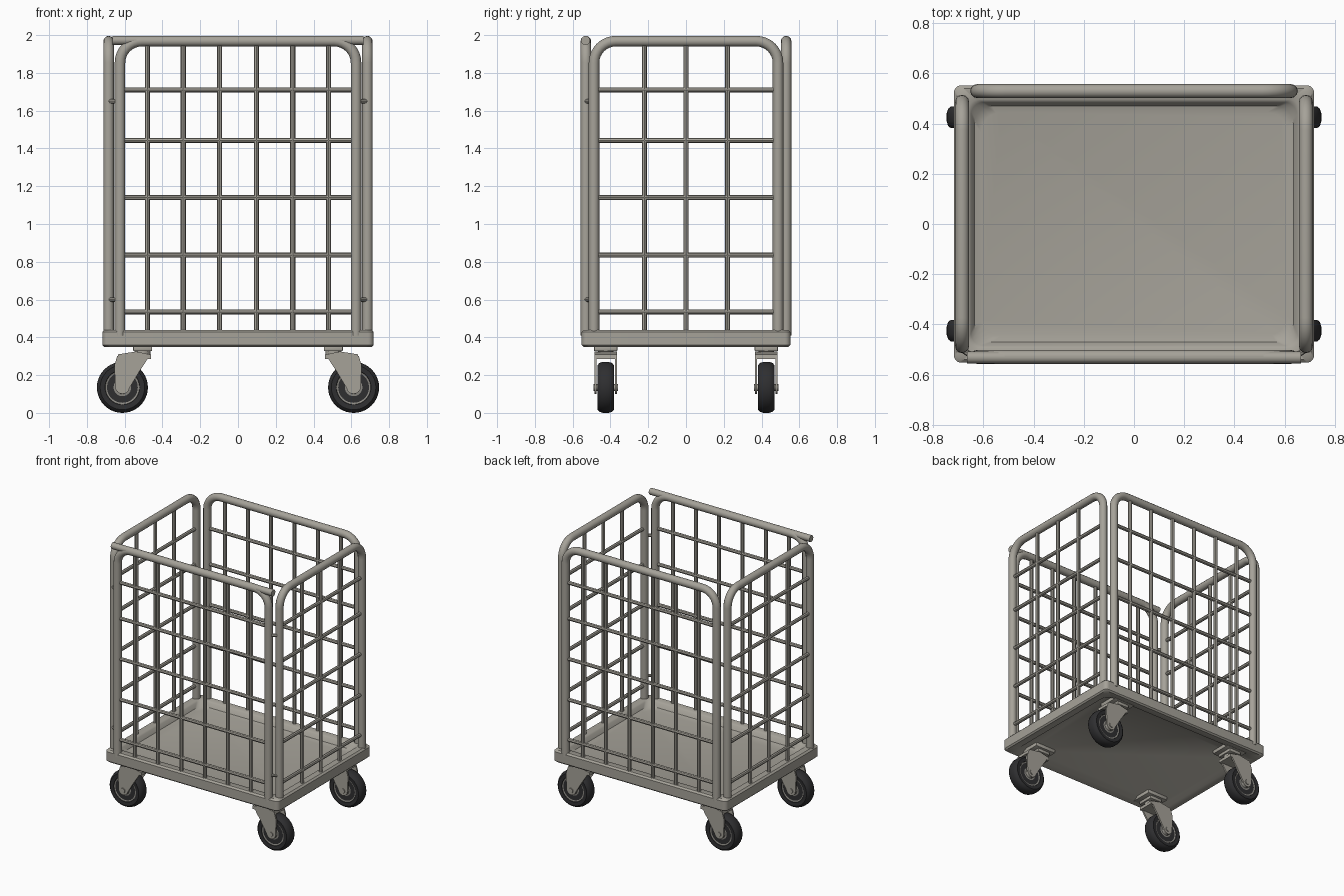
import bpy, bmesh, math
from mathutils import Vector

if "Cube" in bpy.data.objects:
    bpy.data.objects.remove(bpy.data.objects["Cube"])


def material(name, rgb):
    m = bpy.data.materials.new(name)
    m.diffuse_color = (*rgb, 1)
    m.use_nodes = True
    m.node_tree.nodes["Principled BSDF"].inputs["Base Color"].default_value = m.diffuse_color
    return m


STEEL = material("warm grey steel", (0.38, 0.362, 0.318))
RUBBER = material("black rubber", (0.028, 0.028, 0.03))
HUB = material("grey hub", (0.27, 0.26, 0.235))


def add_mesh(name, bm, mat):
    bmesh.ops.recalc_face_normals(bm, faces=bm.faces)
    me = bpy.data.meshes.new(name)
    bm.to_mesh(me)
    bm.free()
    me.materials.append(mat)
    ob = bpy.data.objects.new(name, me)
    bpy.context.collection.objects.link(ob)
    return ob


def tubes(name, paths, radius, mat=STEEL, res=4):
    """Round tubes along polylines, turned into one mesh."""
    cu = bpy.data.curves.new(name, 'CURVE')
    cu.dimensions = '3D'
    cu.bevel_depth = radius
    cu.bevel_resolution = res
    cu.use_fill_caps = True
    for pts in paths:
        sp = cu.splines.new('POLY')
        sp.points.add(len(pts) - 1)
        for p, co in zip(sp.points, pts):
            p.co = (*co, 1)
    tmp = bpy.data.objects.new(name + " path", cu)
    bpy.context.collection.objects.link(tmp)
    bpy.context.view_layer.update()
    me = bpy.data.meshes.new_from_object(
        tmp.evaluated_get(bpy.context.evaluated_depsgraph_get()))
    bpy.data.objects.remove(tmp)
    me.materials.clear()
    me.materials.append(mat)
    ob = bpy.data.objects.new(name, me)
    bpy.context.collection.objects.link(ob)
    return ob


def box(name, lo, hi, mat=STEEL, bevel=0.005):
    bm = bmesh.new()
    bmesh.ops.create_cube(bm, size=1)
    for v in bm.verts:
        v.co = [l + (c + 0.5) * (h - l) for c, l, h in zip(v.co, lo, hi)]
    bmesh.ops.bevel(bm, geom=bm.edges[:], offset=bevel, segments=2, affect='EDGES', profile=0.5)
    return add_mesh(name, bm, mat)


def loft(name, loops, mat, cap=True):
    bm = bmesh.new()
    rings = [[bm.verts.new(p) for p in lp] for lp in loops]
    n = len(rings[0])
    for a, b in zip(rings, rings[1:]):
        for i in range(n):
            j = (i + 1) % n
            bm.faces.new((a[i], a[j], b[j], b[i]))
    if cap:
        bm.faces.new(rings[0])
        bm.faces.new(rings[-1])
    return add_mesh(name, bm, mat)


def rounded_rect(hx, hy, r, z, seg=6):
    pts = []
    for k, (sx, sy) in enumerate(((1, 1), (-1, 1), (-1, -1), (1, -1))):
        for i in range(seg + 1):
            a = math.pi / 2 * (k + i / seg)
            pts.append((sx * (hx - r) + r * math.cos(a), sy * (hy - r) + r * math.sin(a), z))
    return pts


def lathe_y(name, profile, centre, mat, seg=40):
    """Revolve (radius, y) points round a y axis through centre."""
    loops = [[(centre[0] + r * math.cos(2 * math.pi * i / seg), centre[1] + y,
               centre[2] + r * math.sin(2 * math.pi * i / seg)) for i in range(seg)]
             for r, y in profile]
    return loft(name, loops, mat)


def extrude_y(name, outline, y0, y1, mat=STEEL):
    return loft(name, [[(x, y, z) for x, z in outline] for y in (y0, y1)], mat)


# Base tray: folded rim with a sunken floor, closed underneath
loft("base_tray", [
    rounded_rect(0.63, 0.465, 0.08, 0.375), rounded_rect(0.655, 0.49, 0.06, 0.352),
    rounded_rect(0.708, 0.543, 0.03, 0.35), rounded_rect(0.718, 0.553, 0.03, 0.36),
    rounded_rect(0.718, 0.553, 0.03, 0.428), rounded_rect(0.706, 0.541, 0.03, 0.44),
    rounded_rect(0.66, 0.495, 0.04, 0.44), rounded_rect(0.65, 0.485, 0.05, 0.43),
    rounded_rect(0.635, 0.47, 0.07, 0.402), rounded_rect(0.61, 0.445, 0.08, 0.395)], STEEL)

# Wire panels: hoop plus grid, placed by a function from (across, up) to 3D
ROWS = (0.535, 0.835, 1.14, 1.443, 1.71)


def panel(name, half, columns, place):
    r, top = 0.115, 1.968
    hoop = [(-half, 0.41)]
    hoop += [(-half + r - r * math.cos(a), top - r + r * math.sin(a))
             for a in [math.pi / 2 * i / 8 for i in range(9)]]
    hoop += [(-u, z) for u, z in reversed(hoop)]
    tubes(name + "_hoop", [[place(*p) for p in hoop]], 0.028)
    wires = [[place(-half, z), place(half, z)] for z in ROWS]
    wires += [[place(u, 0.41), place(u, top)] for u in columns]
    tubes(name + "_grid", wires, 0.0135, res=2)


WIDE = (-0.48, -0.29, -0.097, 0.097, 0.29, 0.48)
NARROW = (-0.22, 0, 0.22)
panel("front_panel", 0.625, WIDE, lambda u, z: Vector((u, -0.53, z)))
panel("back_panel", 0.625, WIDE, lambda u, z: Vector((u, 0.53, z)))
panel("left_panel", 0.487, NARROW, lambda u, z: Vector((-0.685, u, z)))
panel("right_panel", 0.487, NARROW, lambda u, z: Vector((0.685, u, z)))

# Straight locking bar along the front top edge, and small hinge pins
tubes("front_top_bar", [[(-0.665, -0.532, 1.972), (0.665, -0.532, 1.972)]], 0.024)
tubes("hinge_pins", [[(s * 0.64, -0.53, z), (s * 0.685, -0.5, z)]
                     for s in (-1, 1) for z in (0.6, 1.65)], 0.012, res=2)

# Four casters, trailing outwards
for sx, side in ((-1, "left"), (1, "right")):
    for sy, end in ((-1, "front"), (1, "back")):
        tag = f"{end}_{side}_"
        wx, wy, wz = sx * 0.612, sy * 0.425, 0.135
        px = sx * 0.505
        box(tag + "caster_plate", (px - 0.05, wy - 0.062, 0.327), (px + 0.05, wy + 0.062, 0.353))
        box(tag + "caster_mount", (px - 0.085, wy - 0.08, 0.349), (px + 0.085, wy + 0.08, 0.38))
        tubes(tag + "swivel", [[(px, wy, 0.29), (px, wy, 0.335)]], 0.042)
        # Fork: bridge and two tapering cheeks with rounded feet
        bridge = [(sx * x, z) for x, z in ((0.46, 0.285), (0.46, 0.308), (0.54, 0.325),
                                           (0.635, 0.31), (0.64, 0.285))]
        extrude_y(tag + "fork_bridge", bridge, wy - 0.06, wy + 0.06)
        cheek = [(0.47, 0.30), (0.64, 0.30), (0.655, 0.25)]
        cheek += [(0.612 + 0.038 * math.cos(a), 0.138 + 0.038 * math.sin(a))
                  for a in [math.radians(10 - 26 * i) for i in range(8)]]
        cheek += [(0.525, 0.215), (0.495, 0.26)]
        for t in (-1, 1):
            y = wy + t * 0.054
            extrude_y(tag + "fork_cheek", [(sx * x, z) for x, z in cheek], y - 0.006, y + 0.006)
        # Wheel: rubber tyre, recessed hub, axle
        lathe_y(tag + "tyre", [(0.088, -0.034), (0.092, -0.04), (0.118, -0.043), (0.129, -0.034),
                               (0.135, -0.015), (0.135, 0.015), (0.129, 0.034), (0.118, 0.043),
                               (0.092, 0.04), (0.088, 0.034)], (wx, wy, wz), RUBBER)
        lathe_y(tag + "hub", [(0.03, -0.044), (0.035, -0.036), (0.07, -0.03), (0.09, -0.037),
                              (0.09, 0.037), (0.07, 0.03), (0.035, 0.036), (0.03, 0.044)],
                (wx, wy, wz), HUB)
        tubes(tag + "axle", [[(wx, wy - 0.066, wz), (wx, wy + 0.066, wz)]], 0.018)

# Smooth shading with sharp folds kept
bpy.ops.object.select_all(action='SELECT')
bpy.context.view_layer.objects.active = bpy.context.selected_objects[0]
bpy.ops.object.shade_smooth_by_angle(angle=math.radians(40))
bpy.ops.object.select_all(action='DESELECT')
